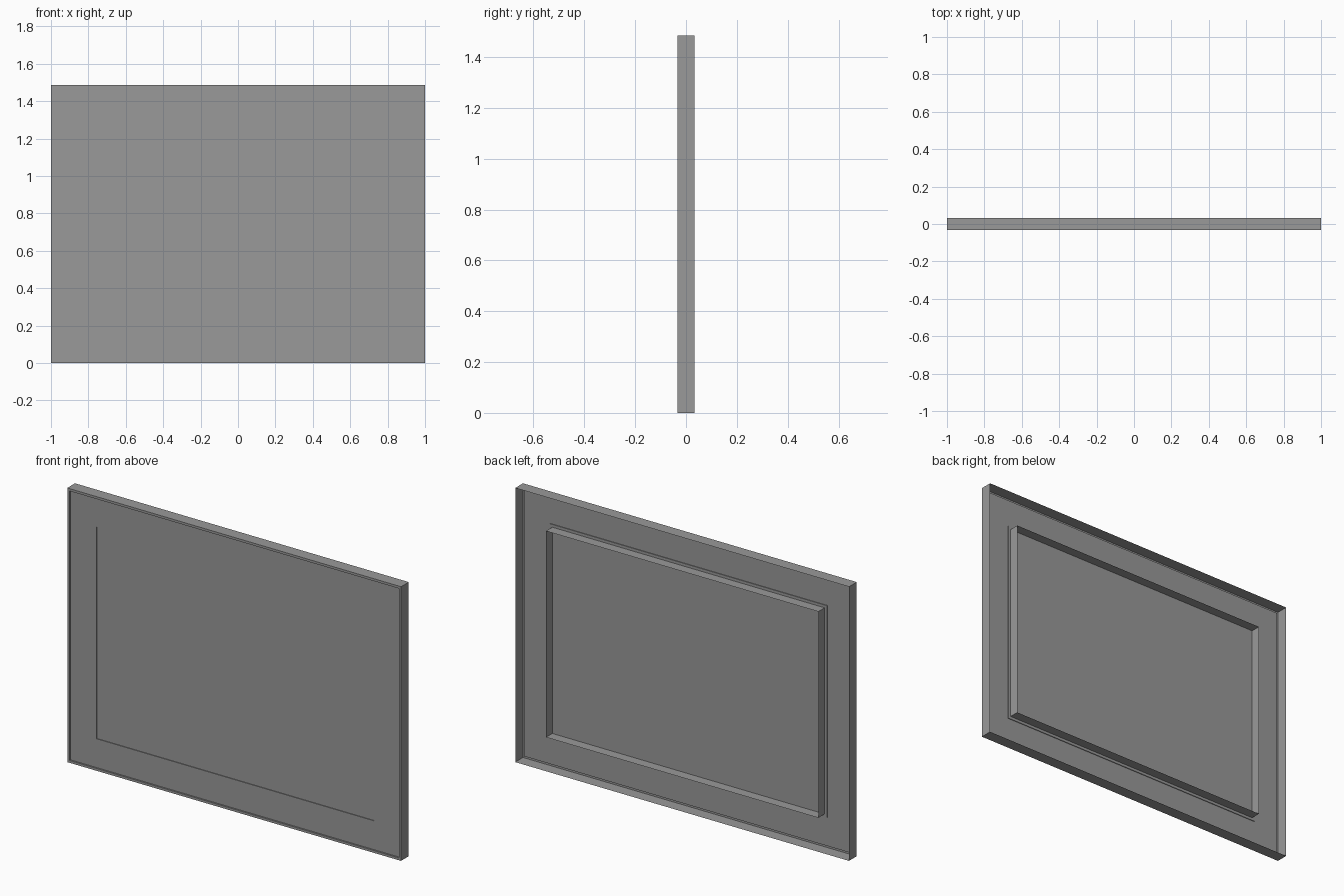
import bpy
import bmesh

# Remove the default cube only
cube = bpy.data.objects.get("Cube")
if cube:
    bpy.data.objects.remove(cube, do_unlink=True)

HEIGHT = 1.485
MID = HEIGHT / 2
FRONT, BACK = -0.033, 0.033
PLATE, PANEL = -0.025, -0.021     # recessed frame face and centre panel

grey = bpy.data.materials.new("neutral grey")
grey.use_nodes = True
grey.diffuse_color = (0.32, 0.32, 0.32, 1)
bsdf = grey.node_tree.nodes["Principled BSDF"]
bsdf.inputs["Base Color"].default_value = grey.diffuse_color
bsdf.inputs["Roughness"].default_value = 0.8


def shell(name, steps, capped=False):
    """Join rectangles, each given as (inset from outer edge, y), in sequence."""
    bm = bmesh.new()
    loops = []
    for inset, y in steps:
        w, h = 1 - inset, MID - inset
        loops.append([bm.verts.new((sx * w, y, MID + sz * h))
                      for sx, sz in ((-1, -1), (1, -1), (1, 1), (-1, 1))])
    for a, b in zip(loops, loops[1:]):
        for i in range(4):
            j = (i + 1) % 4
            bm.faces.new((a[i], a[j], b[j], b[i]))
    if capped:
        bm.faces.new(loops[-1])
    mesh = bpy.data.meshes.new(name)
    bm.to_mesh(mesh)
    bm.free()
    mesh.materials.append(grey)
    obj = bpy.data.objects.new(name, mesh)
    bpy.context.collection.objects.link(obj)
    return obj


# Open-backed outer casing with front lip, recessed border and centre panel
shell("frame_and_panel", [(0, BACK), (0, FRONT), (0.013, FRONT), (0.013, PLATE),
                          (0.169, PLATE), (0.169, PANEL)], capped=True)

# Thin upright wall around the back of the centre panel
shell("back_rim", [(0.184, PANEL), (0.184, BACK)])
